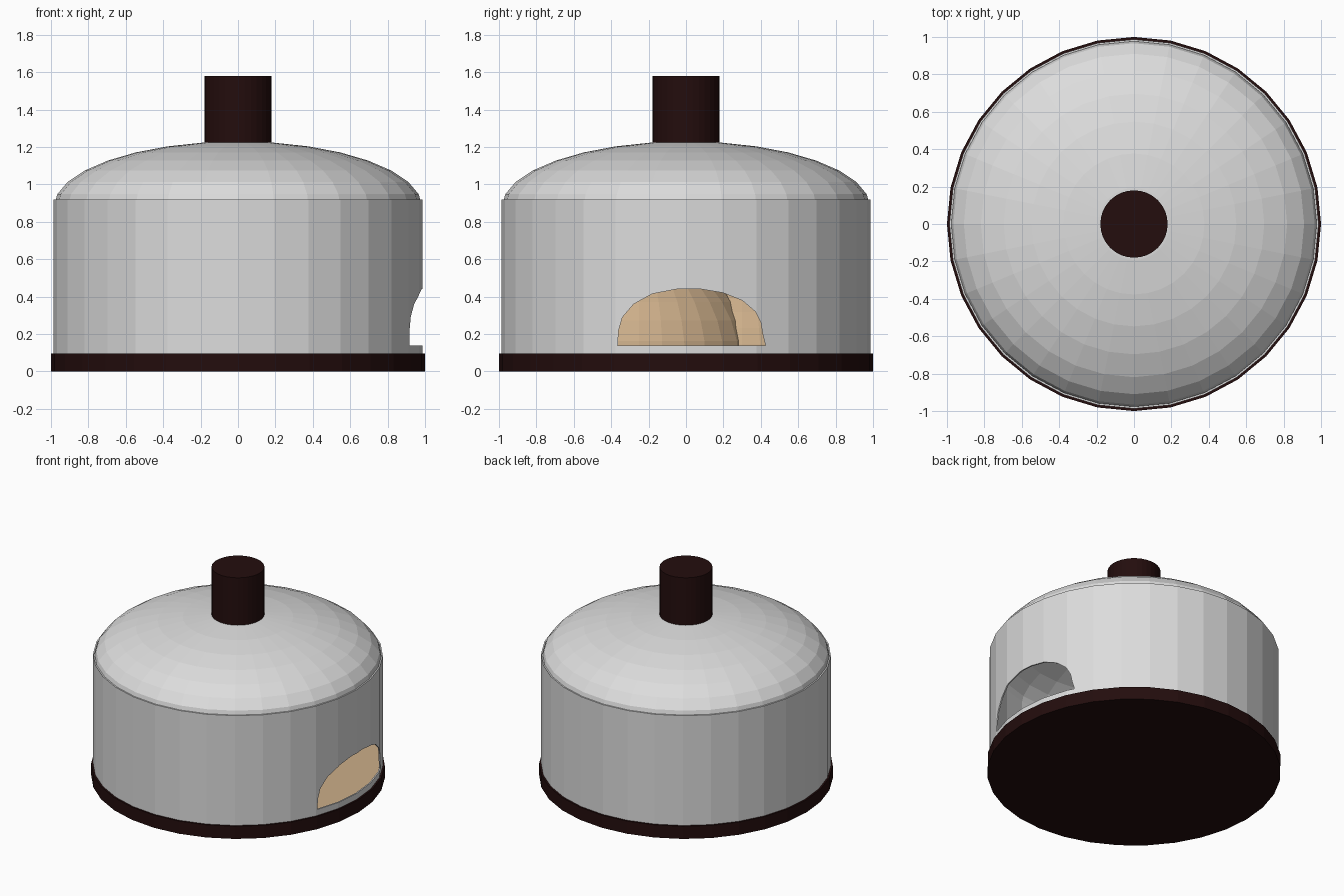
import bpy, bmesh, math

if "Cube" in bpy.data.objects:
    bpy.data.objects.remove(bpy.data.objects["Cube"])

SEG = 32


def material(name, rgb):
    m = bpy.data.materials.new(name)
    m.diffuse_color = (*rgb, 1)
    m.use_nodes = True
    m.node_tree.nodes["Principled BSDF"].inputs["Base Color"].default_value = m.diffuse_color
    return m


WHITE = material("off_white", (0.72, 0.72, 0.72))
DARK = material("dark_brown", (0.017, 0.004, 0.004))
TAN = material("tan", (0.60, 0.42, 0.25))


def to_object(name, bm, mat):
    bmesh.ops.remove_doubles(bm, verts=bm.verts, dist=1e-5)
    bmesh.ops.recalc_face_normals(bm, faces=bm.faces)
    mesh = bpy.data.meshes.new(name)
    bm.to_mesh(mesh)
    bm.free()
    mesh.materials.append(mat)
    ob = bpy.data.objects.new(name, mesh)
    bpy.context.collection.objects.link(ob)
    return ob


def lathe(name, profile, mat, closed=False, center=(0, 0, 0)):
    """Spin (radius, z) points about the z axis."""
    bm = bmesh.new()
    rings = [[bm.verts.new((r * math.cos(2 * math.pi * i / SEG),
                            r * math.sin(2 * math.pi * i / SEG), z))
              for i in range(SEG)] if r > 1e-6 else [bm.verts.new((0, 0, z))]
             for r, z in profile]
    pairs = list(zip(rings, rings[1:]))
    if closed:
        pairs.append((rings[-1], rings[0]))
    for a, b in pairs:
        for i in range(SEG):
            j = (i + 1) % SEG
            if len(a) == 1:
                bm.faces.new((a[0], b[i], b[j]))
            elif len(b) == 1:
                bm.faces.new((a[i], a[j], b[0]))
            else:
                bm.faces.new((a[i], a[j], b[j], b[i]))
    ob = to_object(name, bm, mat)
    ob.location = center
    return ob


def dome_profile(radius, height, base_z=0, rings=8):
    return [(radius * math.cos(math.pi / 2 * k / rings) if k < rings else 0,
             base_z + height * math.sin(math.pi / 2 * k / rings))
            for k in range(rings + 1)]


# Base plate and top knob
lathe("base_plate", [(0, 0), (1, 0), (1, 0.095), (0, 0.095)], DARK)
lathe("top_knob", [(0, 1.2), (0.18, 1.2), (0.18, 1.58), (0, 1.58)], DARK)

# Hollow wall and domed roof
wall = lathe("wall", [(0.987, 0.09), (0.987, 0.92), (0.977, 0.92), (0.977, 0.09)],
             WHITE, closed=True)
lathe("domed_roof", dome_profile(0.985, 0.35, 0.88), WHITE)

# Arched opening on the right side, cut from the wall
outline = [(-0.365, 0.14), (-0.36, 0.22), (-0.34, 0.29), (-0.28, 0.36), (-0.18, 0.415),
           (-0.05, 0.44), (0.08, 0.44), (0.20, 0.42), (0.30, 0.38), (0.37, 0.32),
           (0.40, 0.26), (0.41, 0.20), (0.425, 0.14)]
bm = bmesh.new()
face = bm.faces.new([bm.verts.new((0.5, y, z)) for y, z in outline])
ext = bmesh.ops.extrude_face_region(bm, geom=[face], use_keep_orig=True)
bmesh.ops.translate(bm, vec=(1, 0, 0),
                    verts=[v for v in ext["geom"] if isinstance(v, bmesh.types.BMVert)])
cutter = to_object("opening_cutter", bm, WHITE)
cut = wall.modifiers.new("opening", "BOOLEAN")
cut.operation = "DIFFERENCE"
cut.solver = "EXACT"
cut.object = cutter
bpy.context.view_layer.objects.active = wall
bpy.ops.object.modifier_apply(modifier=cut.name)
cutter.hide_render = True
bpy.data.objects.remove(cutter)

# Tan floor and mounds seen through the opening
lathe("inner_floor", [(0.976, 0.13), (0, 0.13)], TAN)
lathe("large_mound", dome_profile(0.64, 0.58, 0.05), TAN, center=(-0.2, -0.25, 0))
lathe("small_mound", dome_profile(0.5, 0.48, 0.05), TAN, center=(-0.35, 0.3, 0))
